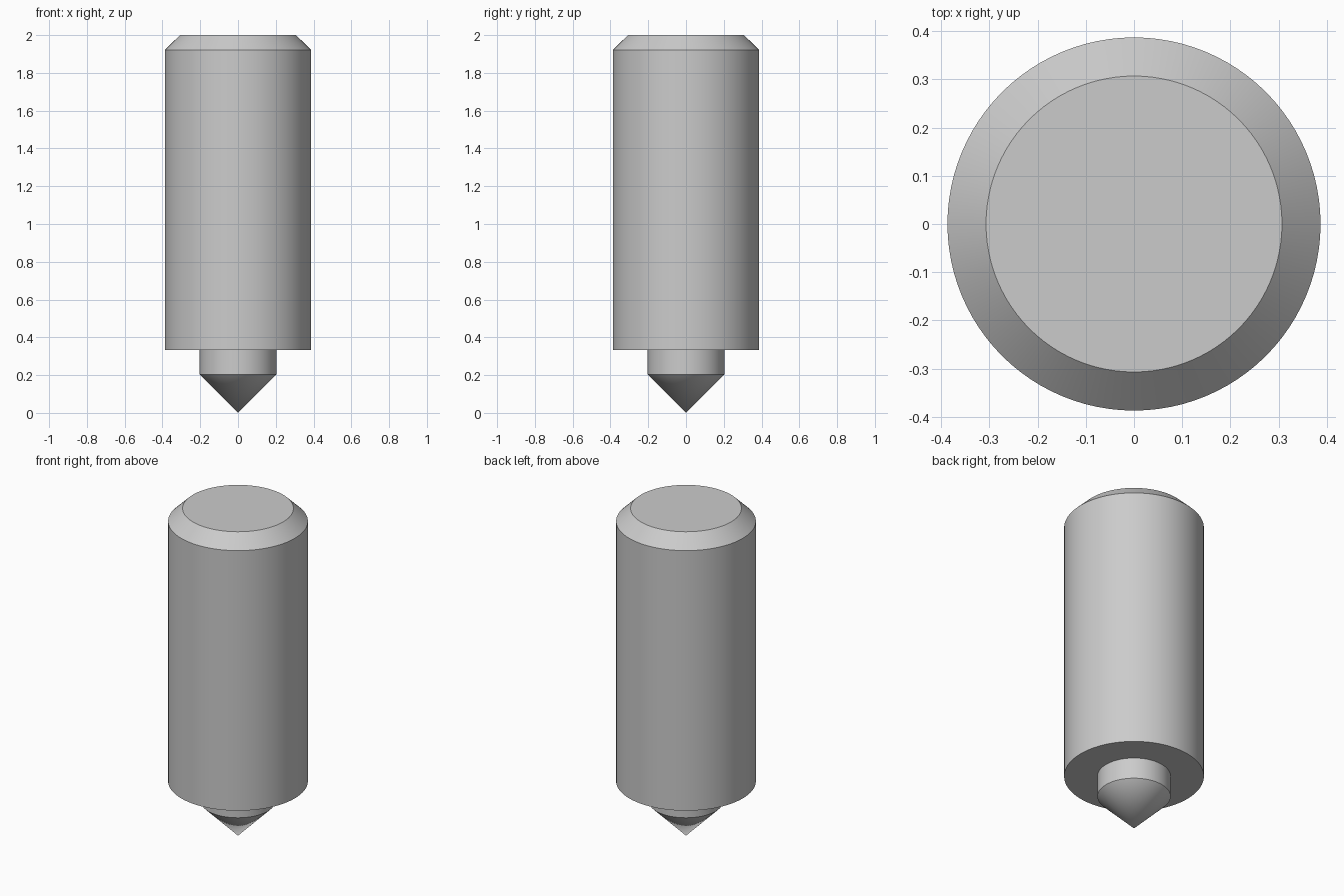
import bpy
import bmesh
import math

default_cube = bpy.data.objects.get("Cube")
if default_cube:
    bpy.data.objects.remove(default_cube, do_unlink=True)

SEGMENTS = 96
PIN_RADIUS = 0.203
SHOULDER_Z = 0.333


def flat_material(name, color):
    mat = bpy.data.materials.new(name)
    mat.use_nodes = True
    mat.diffuse_color = color
    mat.node_tree.nodes["Principled BSDF"].inputs["Base Color"].default_value = color
    return mat


def lathe(name, profile, mat):
    """Revolve a (radius, height) profile about the z axis."""
    bm = bmesh.new()
    points = [bm.verts.new((r, 0, z)) for r, z in profile]
    edges = [bm.edges.new(pair) for pair in zip(points, points[1:])]
    bmesh.ops.spin(bm, geom=points + edges, cent=(0, 0, 0), axis=(0, 0, 1),
                   angle=math.tau, steps=SEGMENTS, use_merge=True)
    bmesh.ops.remove_doubles(bm, verts=bm.verts, dist=0.0001)
    bmesh.ops.recalc_face_normals(bm, faces=bm.faces)
    # An open profile has no inside, so aim its faces away from the axis
    widest = max(bm.faces, key=lambda f: f.calc_center_median().xy.length)
    if widest.normal.dot(widest.calc_center_median()) < 0:
        bmesh.ops.reverse_faces(bm, faces=bm.faces)
    mesh = bpy.data.meshes.new(name)
    bm.to_mesh(mesh)
    bm.free()
    mesh.materials.append(mat)
    obj = bpy.data.objects.new(name, mesh)
    bpy.context.collection.objects.link(obj)
    bpy.ops.object.select_all(action="DESELECT")
    obj.select_set(True)
    bpy.context.view_layer.objects.active = obj
    bpy.ops.object.shade_smooth_by_angle(angle=math.radians(30))
    return obj


steel = flat_material("light grey steel", (0.6, 0.6, 0.6, 1))

# Main barrel: ring-shaped shoulder, straight wall, chamfer and flat top
lathe("barrel", [(PIN_RADIUS, SHOULDER_Z), (0.387, SHOULDER_Z),
                 (0.387, 1.922), (0.307, 2.0), (0, 2.0)], steel)

# Locating pin: short neck below the shoulder, ending in a point
lathe("pointed_pin", [(0, 0), (PIN_RADIUS, 0.204),
                      (PIN_RADIUS, SHOULDER_Z)], steel)
